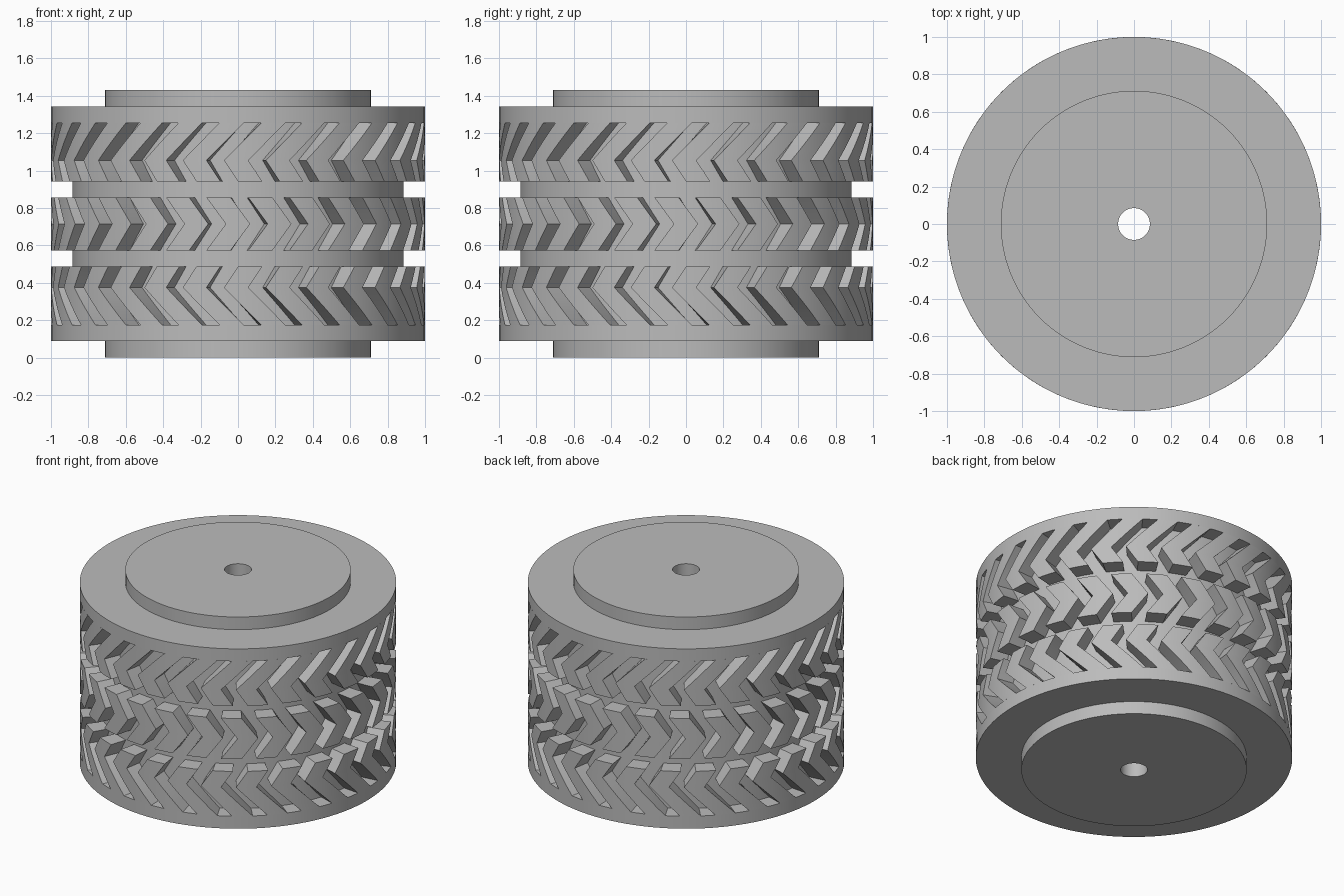
import bpy, bmesh, math

cube = bpy.data.objects.get("Cube")
if cube:
    bpy.data.objects.remove(cube, do_unlink=True)

grey = bpy.data.materials.new("plain_grey")
grey.use_nodes = True
grey.diffuse_color = (0.5, 0.5, 0.5, 1)
grey.node_tree.nodes["Principled BSDF"].inputs["Base Color"].default_value = (0.5, 0.5, 0.5, 1)

SEGMENTS = 112
BLOCKS = 28
PITCH = math.tau / BLOCKS
HALF_WIDTH = 0.065      # half the angle covered by one tread block
OUTER, FLOOR = 1.0, 0.885
HEIGHT = 1.43


def polar(radius, angle, z):
    """Point around the z axis; angle zero faces the front."""
    return (radius * math.sin(angle), -radius * math.cos(angle), z)


def finish(name, bm):
    bmesh.ops.recalc_face_normals(bm, faces=bm.faces)
    mesh = bpy.data.meshes.new(name)
    bm.to_mesh(mesh)
    bm.free()
    mesh.materials.append(grey)
    obj = bpy.data.objects.new(name, mesh)
    bpy.context.collection.objects.link(obj)
    bpy.ops.object.select_all(action='DESELECT')
    obj.select_set(True)
    bpy.context.view_layer.objects.active = obj
    bpy.ops.object.shade_smooth_by_angle(angle=math.radians(25))
    return obj


def lathe(name, profile):
    """Revolve a closed (radius, z) profile."""
    bm = bmesh.new()
    rings = [[bm.verts.new(polar(r, math.tau * i / SEGMENTS, z)) for r, z in profile]
             for i in range(SEGMENTS)]
    for i in range(SEGMENTS):
        a, b = rings[i], rings[(i + 1) % SEGMENTS]
        for j in range(len(profile)):
            k = (j + 1) % len(profile)
            bm.faces.new((a[j], b[j], b[k], a[k]))
    return finish(name, bm)


def chevron_rows(path, steps=4):
    """Split the (z, angle) centre line into short straight pieces."""
    rows = [path[0]]
    for (z0, a0), (z1, a1) in zip(path, path[1:]):
        for s in range(1, steps + 1):
            t = s / steps
            rows.append((z0 + (z1 - z0) * t, a0 + (a1 - a0) * t))
    return rows


def tread_band(name, path, columns=4):
    """A ring of chevron blocks standing on the drum floor."""
    bm = bmesh.new()
    rows = chevron_rows(path)
    for n in range(BLOCKS):
        shells = []
        for radius in (FLOOR - 0.01, OUTER):
            shells.append([[bm.verts.new(polar(
                radius, n * PITCH + a + HALF_WIDTH * (2 * c / columns - 1), z))
                for c in range(columns + 1)] for z, a in rows])
        inner, outer = shells
        for r in range(len(rows) - 1):
            for shell in shells:
                for c in range(columns):
                    bm.faces.new((shell[r][c], shell[r][c + 1],
                                  shell[r + 1][c + 1], shell[r + 1][c]))
            for c in (0, columns):
                bm.faces.new((inner[r][c], outer[r][c],
                              outer[r + 1][c], inner[r + 1][c]))
        for r in (0, len(rows) - 1):
            for c in range(columns):
                bm.faces.new((inner[r][c], inner[r][c + 1],
                              outer[r][c + 1], outer[r][c]))
    return finish(name, bm)


# Drum with stepped hubs, full rims, recessed tread floor and axle hole
lower = [(0.085, 0), (0.712, 0), (0.712, 0.088), (OUTER, 0.088),
         (OUTER, 0.175), (FLOOR, 0.175)]
upper = [(r, HEIGHT - z) for r, z in reversed(lower)]
lathe("wheel_drum", lower + upper)

# Outer tread bands mirror each other; the middle band points the other way
side_path = [(0.175, 0.19), (0.375, -0.01), (0.487, 0.065)]
tread_band("lower_tread", side_path)
tread_band("upper_tread", [(HEIGHT - z, a) for z, a in side_path])
tread_band("middle_tread", [(0.573, -0.105), (0.715, 0), (0.857, -0.105)])
